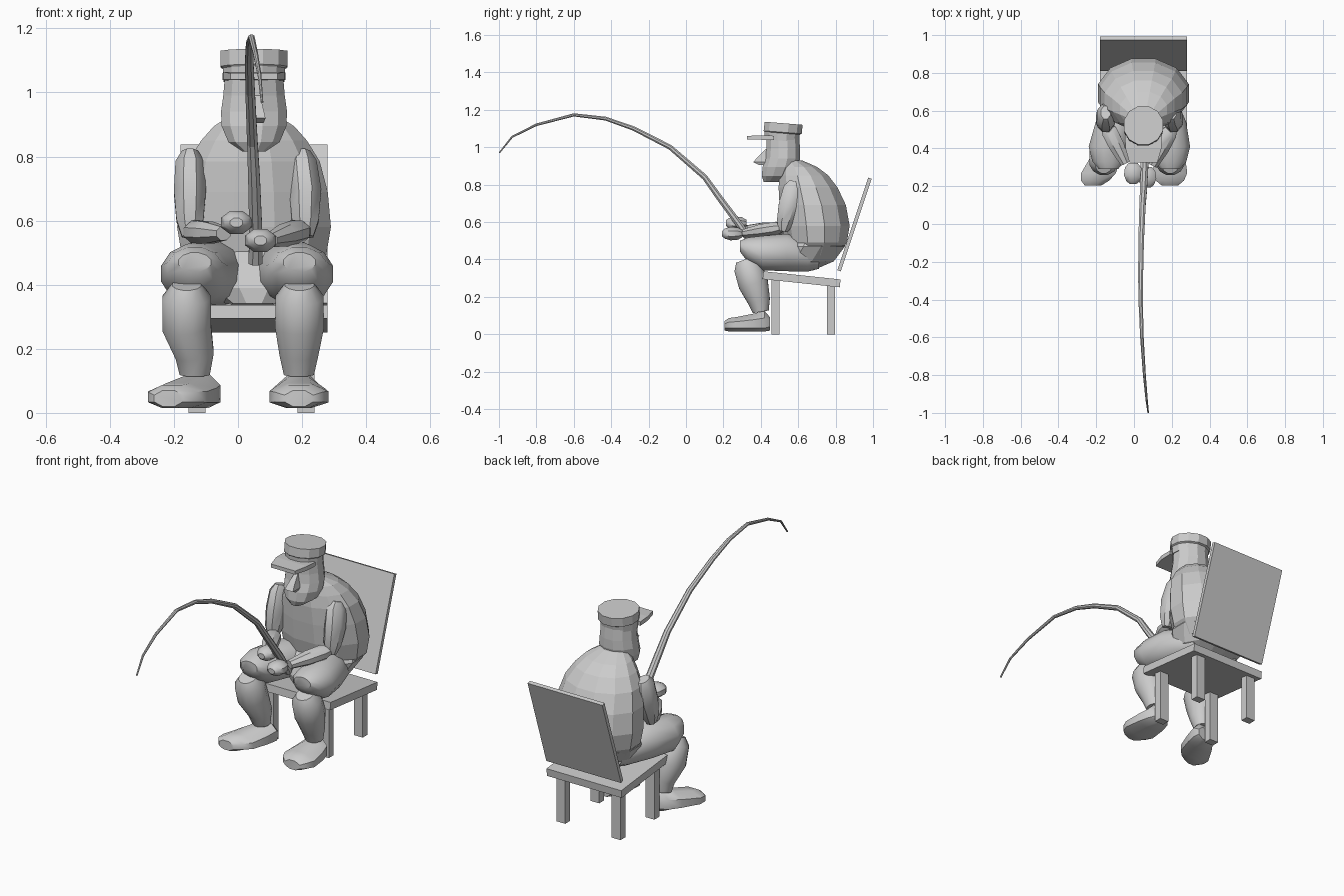
import bpy, bmesh, math
from mathutils import Vector

X = Vector((1, 0, 0))


def loft(name, secs, n=8, axis=None, floor=None, smooth=False):
    """Skin n-sided sections (x, y, z, half_width, half_depth); axis fixes the section normal."""
    bm = bmesh.new()
    pts = [Vector(s[:3]) for s in secs]
    rings = []
    for i, s in enumerate(secs):
        t = Vector(axis) if axis else pts[min(i + 1, len(pts) - 1)] - pts[max(i - 1, 0)]
        t.normalize()
        u = (X - t * X.dot(t)).normalized()
        v = t.cross(u)
        ring = []
        for k in range(n):
            a = (2 * k + 1) * math.pi / n
            c = math.cos(math.pi / n)
            p = pts[i] + u * (s[3] * math.cos(a) / c) + v * (s[4] * math.sin(a) / c)
            if floor is not None:
                p.z = max(p.z, floor)
            ring.append(bm.verts.new(p))
        rings.append(ring)
    for r, q in zip(rings, rings[1:]):
        for k in range(n):
            bm.faces.new((r[k], r[(k + 1) % n], q[(k + 1) % n], q[k]))
    bm.faces.new(rings[0])
    bm.faces.new(rings[-1])
    bmesh.ops.recalc_face_normals(bm, faces=bm.faces)
    me = bpy.data.meshes.new(name)
    bm.to_mesh(me)
    bm.free()
    ob = bpy.data.objects.new(name, me)
    bpy.context.collection.objects.link(ob)
    if smooth:
        bpy.ops.object.select_all(action='DESELECT')
        ob.select_set(True)
        bpy.context.view_layer.objects.active = ob
        bpy.ops.object.shade_smooth_by_angle(angle=math.radians(40))
    return ob


def stack(name, levels, n=12, cx=0.05):
    """Horizontal sections given as (z, y_front, y_back, half_width)."""
    return loft(name, [(cx, (f + b) / 2, z, w, (b - f) / 2) for z, f, b, w in levels],
                n, axis=(0, 0, 1))


def box(name, loc, size, tilt=0.0):
    bpy.ops.mesh.primitive_cube_add(size=1, location=loc, rotation=(tilt, 0, 0))
    ob = bpy.context.object
    ob.name = name
    ob.scale = size
    return ob


# Chair
box("seat", (0.05, 0.618, 0.294), (0.46, 0.415, 0.042), -0.106)
box("backrest", (0.05, 0.901, 0.587), (0.46, 0.02, 0.522), -0.322)
for x in (-0.128, 0.212):
    for label, y, top in (("front_leg", 0.478, 0.295), ("back_leg", 0.776, 0.265)):
        box(label, (x, y, top / 2), (0.054, 0.043, top))

# Hunched torso and hips
stack("torso", [(0.42, 0.56, 0.81, 0.17), (0.49, 0.53, 0.86, 0.225), (0.58, 0.51, 0.875, 0.24),
                (0.69, 0.50, 0.855, 0.23), (0.785, 0.495, 0.81, 0.205),
                (0.85, 0.50, 0.76, 0.165), (0.895, 0.51, 0.70, 0.125), (0.93, 0.52, 0.62, 0.07)])
stack("hips", [(0.342, 0.47, 0.68, 0.09), (0.39, 0.47, 0.79, 0.17), (0.47, 0.50, 0.85, 0.215),
               (0.52, 0.54, 0.84, 0.2)])

# Head, nose and cap
stack("head", [(0.815, 0.415, 0.50, 0.035), (0.845, 0.405, 0.57, 0.08), (0.895, 0.41, 0.60, 0.101),
               (0.94, 0.425, 0.61, 0.103), (0.99, 0.43, 0.61, 0.096), (1.06, 0.43, 0.605, 0.09)])
stack("nose", [(0.905, 0.39, 0.43, 0.02), (0.92, 0.36, 0.44, 0.026), (0.945, 0.38, 0.44, 0.02),
               (0.99, 0.425, 0.45, 0.01)], 4, 0.06)
loft("cap_crown", [(0.05, 0.512, 1.035, 0.095, 0.09), (0.05, 0.514, 1.075, 0.097, 0.095),
                   (0.05, 0.517, 1.08, 0.104, 0.102), (0.05, 0.522, 1.128, 0.104, 0.102)],
     12, axis=(0, 0.08, 1))
loft("cap_brim", [(0.05, 0.47, 1.05, 0.098, 0.011), (0.05, 0.40, 1.052, 0.095, 0.012),
                  (0.05, 0.325, 1.05, 0.074, 0.01)], 4, axis=(0, -1, 0))

# Limbs: each side lists its own joints because the pose is uneven
for side, hip, knee, ankle in (("left", -0.05, -0.135, -0.135), ("right", 0.14, 0.192, 0.19)):
    mid = (hip + knee) / 2
    loft(side + "_thigh", [(hip, 0.71, 0.40, 0.05, 0.05), (hip, 0.65, 0.42, 0.09, 0.085),
                           (mid, 0.54, 0.437, 0.11, 0.1), (knee, 0.41, 0.434, 0.105, 0.092),
                           (knee, 0.33, 0.452, 0.085, 0.065), (knee, 0.29, 0.47, 0.05, 0.03)],
         12, axis=(0, -1, 0), smooth=True)
    shin = knee - 0.025 if side == "left" else knee
    loft(side + "_shin", [(shin, 0.315, 0.40, 0.045, 0.05), (shin, 0.33, 0.36, 0.075, 0.075),
                          (shin, 0.36, 0.27, 0.076, 0.08), (ankle, 0.39, 0.18, 0.06, 0.06),
                          (ankle, 0.40, 0.12, 0.047, 0.043)], 12, smooth=True)

# Shoes, the left one turned outwards
for name, cx, turn in (("left_shoe", -0.12, -0.45), ("right_shoe", 0.19, 0.0)):
    loft(name, [(cx + turn * (0.42 - y), y, z, w, h) for y, z, w, h in
                ((0.45, 0.055, 0.04, 0.035), (0.42, 0.06, 0.065, 0.065), (0.36, 0.055, 0.08, 0.055),
                 (0.27, 0.05, 0.092, 0.042), (0.23, 0.05, 0.075, 0.037), (0.205, 0.045, 0.045, 0.025))],
         8, axis=(0, -1, 0), floor=0.015, smooth=True)

# Upper arms
for side, x0, x1 in (("left", -0.15, -0.15), ("right", 0.2, 0.21)):
    loft(side + "_upper_arm", [(x0, 0.59, 0.815, 0.025, 0.035), (x0, 0.58, 0.78, 0.045, 0.058),
                               (x1, 0.555, 0.69, 0.05, 0.06), (x1, 0.53, 0.60, 0.042, 0.045),
                               (x1, 0.52, 0.55, 0.025, 0.025)], 8, smooth=True)

# Forearms and fists on the rod
for side, elbow, wrist, fist in (
        ("left", (-0.145, 0.52, 0.565), (-0.045, 0.32, 0.56), (-0.005, 0.268, 0.594)),
        ("right", (0.2, 0.51, 0.57), (0.10, 0.31, 0.54), (0.07, 0.248, 0.538))):
    e, w = Vector(elbow), Vector(wrist)
    loft(side + "_forearm", [(*e.lerp(w, t), r, r * 0.85) for t, r in
                             ((-0.08, 0.022), (0.15, 0.042), (0.55, 0.04), (1.0, 0.025))],
         8, smooth=True)
    x, y, z = fist
    loft(side + "_hand", [(x, y + d, z, 0.048 * s, 0.036 * s) for d, s in
                          ((0.055, 0.5), (0.03, 0.9), (-0.01, 1.0), (-0.04, 0.75), (-0.055, 0.4))],
         8, axis=(0, -1, 0), smooth=True)

# Bent fishing rod, tapering to the tip
path = [(0.055, 0.36, 0.47), (0.055, 0.29, 0.58), (0.05, 0.175, 0.735), (0.045, 0.10, 0.84),
        (0.038, -0.085, 1.0), (0.035, -0.28, 1.10), (0.036, -0.43, 1.153), (0.042, -0.60, 1.173),
        (0.055, -0.80, 1.12), (0.067, -0.93, 1.055), (0.075, -0.998, 0.97)]
loft("fishing_rod", [(*p, r, r * 0.9) for p, r in
                     zip(path, [0.022 - 0.0018 * i for i in range(len(path))])], 8)
